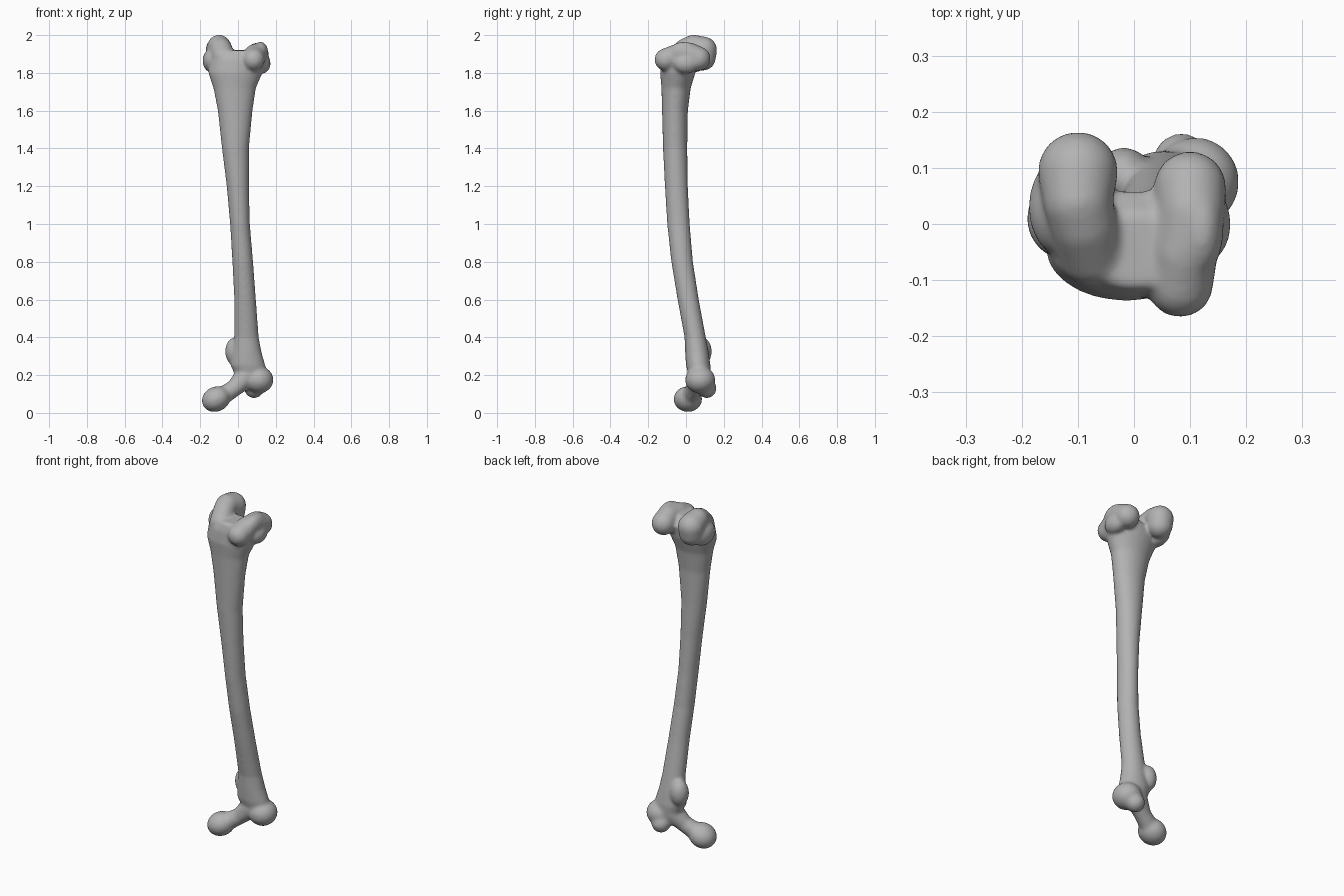
import bpy, bmesh, math
from mathutils import Matrix, Vector

cube = bpy.data.objects.get("Cube")
if cube:
    bpy.data.objects.remove(cube, do_unlink=True)

bone_grey = bpy.data.materials.new("bone grey")
bone_grey.use_nodes = True
colour = (0.45, 0.45, 0.45, 1)
bone_grey.diffuse_color = colour
bone_grey.node_tree.nodes["Principled BSDF"].inputs["Base Color"].default_value = colour

bm = bmesh.new()


def ball(centre, size, turn=0.0):
    """Ellipsoid with three radii, turned about the y axis."""
    place = (Matrix.Translation(centre) @ Matrix.Rotation(math.radians(turn), 4, "Y")
             @ Matrix.Diagonal((*size, 1)))
    bmesh.ops.create_uvsphere(bm, u_segments=24, v_segments=16, radius=1, matrix=place)


def swept(path, steps=5):
    """Round limb through points of (x, y, z, radius)."""
    for a, b in zip(path, path[1:]):
        for i in range(steps + 1):
            x, y, z, r = Vector(a).lerp(Vector(b), i / steps)
            ball((x, y, z), (r, r, r))


def loft(sections, sides=32):
    """Tube through oval sections of (z, x min, x max, y min, y max)."""
    rings = []
    for z, x0, x1, y0, y1 in sections:
        ring = []
        for i in range(sides):
            t = math.tau * i / sides
            ring.append(bm.verts.new(((x0 + x1 + (x1 - x0) * math.cos(t)) / 2,
                                      (y0 + y1 + (y1 - y0) * math.sin(t)) / 2, z)))
        rings.append(ring)
    for low, high in zip(rings, rings[1:]):
        for i in range(sides):
            j = (i + 1) % sides
            bm.faces.new((low[i], low[j], high[j], high[i]))
    bm.faces.new(rings[0][::-1])
    bm.faces.new(rings[-1])


# Bowed shaft, flaring at both ends
loft([
    (0.13, 0.02, 0.15, 0.03, 0.13),
    (0.25, -0.04, 0.145, 0.00, 0.13),
    (0.32, -0.03, 0.125, -0.005, 0.12),
    (0.40, -0.02, 0.11, -0.008, 0.105),
    (0.60, -0.02, 0.095, -0.045, 0.068),
    (0.80, -0.03, 0.08, -0.078, 0.037),
    (1.00, -0.042, 0.063, -0.10, 0.02),
    (1.20, -0.06, 0.058, -0.112, 0.01),
    (1.40, -0.085, 0.058, -0.122, 0.007),
    (1.60, -0.107, 0.077, -0.127, 0.01),
    (1.72, -0.13, 0.095, -0.13, 0.025),
    (1.80, -0.158, 0.13, -0.137, 0.05),
    (1.87, -0.15, 0.14, -0.13, 0.06),
    (1.92, -0.07, 0.08, -0.115, 0.02),
])

# Rounded joint surfaces, one on each side of the notch
swept([(-0.075, -0.05, 1.88, 0.062), (-0.09, 0.0, 1.925, 0.06), (-0.1, 0.04, 1.94, 0.062),
       (-0.1, 0.093, 1.92, 0.072), (-0.1, 0.09, 1.88, 0.068)])
swept([(0.082, -0.107, 1.87, 0.06), (0.09, -0.05, 1.892, 0.06), (0.103, 0.02, 1.9, 0.06),
       (0.1, 0.065, 1.875, 0.065)])
ball((0.12, -0.01, 1.91), (0.04, 0.08, 0.055))

# Side bumps above the joint
ball((-0.135, 0.03, 1.865), (0.053, 0.085, 0.065))
ball((0.125, 0.0, 1.85), (0.048, 0.07, 0.055))

# Hip ball and neck
ball((-0.116, 0.01, 0.073), (0.078, 0.076, 0.066), -25)
swept([(-0.09, 0.02, 0.085, 0.05), (-0.02, 0.045, 0.13, 0.045), (0.04, 0.065, 0.19, 0.06)])

# Large outer bump beside the hip
ball((0.11, 0.075, 0.175), (0.078, 0.08, 0.072))
swept([(0.13, 0.07, 0.18, 0.056), (0.085, 0.11, 0.13, 0.052)])

# Small inner bump on the back
ball((-0.018, 0.085, 0.325), (0.05, 0.052, 0.075))

# Fuse the parts into one smooth surface
mesh = bpy.data.meshes.new("thigh_bone")
bm.normal_update()
bm.to_mesh(mesh)
bm.free()
bone = bpy.data.objects.new("thigh_bone", mesh)
bpy.context.collection.objects.link(bone)
fuse = bone.modifiers.new("fuse", "REMESH")
fuse.mode = "VOXEL"
fuse.voxel_size = 0.008
soften = bone.modifiers.new("soften", "SMOOTH")
soften.factor = 0.5
soften.iterations = 12

depsgraph = bpy.context.evaluated_depsgraph_get()
fused = bpy.data.meshes.new_from_object(bone.evaluated_get(depsgraph))
bone.modifiers.clear()
bone.data = fused
fused.materials.clear()
fused.materials.append(bone_grey)
for face in fused.polygons:
    face.material_index = 0
    face.use_smooth = True
